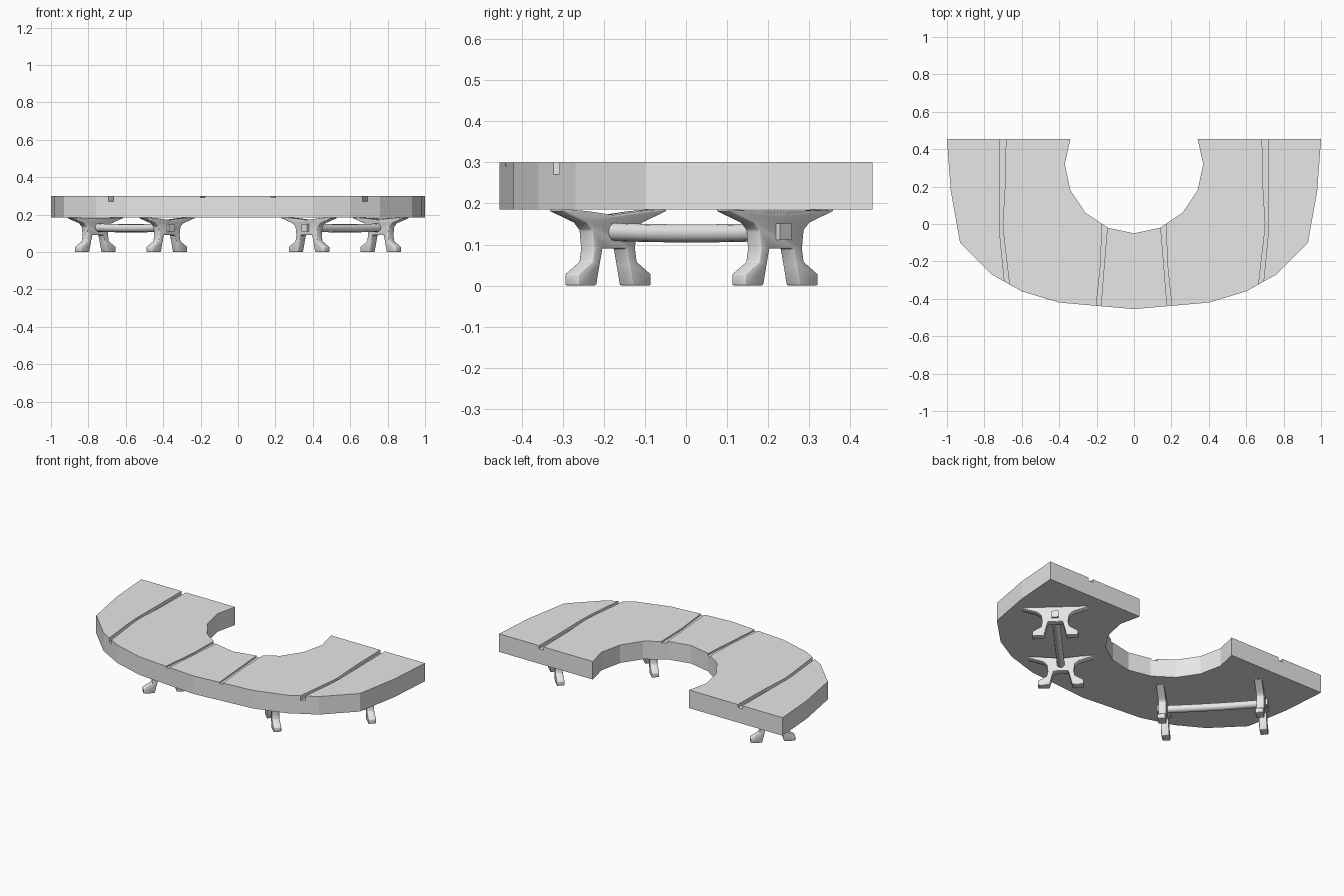
import bpy, bmesh
from mathutils import Vector, Matrix

if "Cube" in bpy.data.objects:
    bpy.data.objects.remove(bpy.data.objects["Cube"], do_unlink=True)

stone = bpy.data.materials.new("pale_grey")
stone.use_nodes = True
GREY = (0.8, 0.8, 0.8, 1.0)
stone.diffuse_color = GREY
stone.node_tree.nodes["Principled BSDF"].inputs["Base Color"].default_value = GREY


def finish(name, bm):
    """Turn a bmesh into a coloured, selected object."""
    bmesh.ops.recalc_face_normals(bm, faces=bm.faces)
    mesh = bpy.data.meshes.new(name)
    bm.to_mesh(mesh)
    bm.free()
    mesh.materials.append(stone)
    obj = bpy.data.objects.new(name, mesh)
    bpy.context.collection.objects.link(obj)
    bpy.ops.object.select_all(action='DESELECT')
    obj.select_set(True)
    bpy.context.view_layer.objects.active = obj
    return obj


def prism(points, offset):
    """Extrude a closed outline of 3D points along an offset."""
    bm = bmesh.new()
    face = bm.faces.new([bm.verts.new(p) for p in points])
    new = bmesh.ops.extrude_face_region(bm, geom=[face])["geom"]
    bmesh.ops.translate(bm, vec=offset,
                        verts=[v for v in new if isinstance(v, bmesh.types.BMVert)])
    return bm


def loft(rings):
    """Skin a list of equal-sized rings and cap both ends."""
    bm = bmesh.new()
    loops = [[bm.verts.new(p) for p in ring] for ring in rings]
    n = len(loops[0])
    for a, b in zip(loops, loops[1:]):
        for i in range(n):
            j = (i + 1) % n
            bm.faces.new((a[i], a[j], b[j], b[i]))
    bm.faces.new(loops[0])
    bm.faces.new(loops[-1])
    return bm


BOTTOM, TOP = 0.185, 0.30

# Horseshoe table top: half outline from inner middle round to outer middle
half = [(0, -.05), (.14, -.02), (.26, .06), (.34, .18), (.37, .32), (.34, .455),
        (1, .455), (.98, .18), (.93, -.10), (.76, -.27), (.6, -.36), (.4, -.42), (0, -.455)]
outline = half + [(-x, y) for x, y in half[-2:0:-1]]
table_top = finish("table_top", prism([(x, y, BOTTOM) for x, y in outline],
                                      Vector((0, 0, TOP - BOTTOM))))

# Grooves across the top: stations of y, left edge, right edge, depth
outer_groove = [(.50, .684, .717, .02), (.2, .69, .718, .02), (0, .702, .72, .022),
                (-.08, .695, .715, .025), (-.36, .662, .687, .03)]
inner_groove = [(.02, .140, .172, .012), (-.2, .158, .177, .01), (-.5, .182, .208, .008)]
for stations in (outer_groove, inner_groove):
    for side in (1, -1):
        cutter = finish("groove_cutter", loft(
            [[(side * a, y, TOP - d), (side * b, y, TOP - d),
              (side * b, y, TOP + .05), (side * a, y, TOP + .05)]
             for y, a, b, d in stations]))
        cutter.hide_render = True
        bpy.context.view_layer.objects.active = table_top
        cut = table_top.modifiers.new("groove", 'BOOLEAN')
        cut.operation, cut.solver, cut.object = 'DIFFERENCE', 'EXACT', cutter
        bpy.ops.object.modifier_apply(modifier=cut.name)
        bpy.data.objects.remove(cutter, do_unlink=True)

# Trestle profile: flared arms, narrow waist and two splayed feet
arm_to_foot = [(.09, .181), (.18, .187), (.188, .182), (.10, .153), (.08, .135),
               (.074, .09), (.08, .058), (.13, .028), (.13, 0), (.064, 0),
               (.052, .05), (.042, .09)]
profile = [(0, .172)] + arm_to_foot + [(-u, z) for u, z in arm_to_foot[::-1]]
THICK = .045

for side, label in ((1, "left"), (-1, "right")):
    near, far = Vector((side * .38, -.19, 0)), Vector((side * .763, .217, 0))
    along = (far - near).normalized()
    across = Vector((-along.y, along.x, 0))
    up = Vector((0, 0, 1))

    for spot, place in ((near, "front"), (far, "back")):
        start = spot - along * THICK / 2
        trestle = finish(f"{label}_{place}_trestle", prism(
            [start + across * u + up * z for u, z in profile], along * THICK))
        bevel = trestle.modifiers.new("soft_edges", 'BEVEL')
        bevel.width, bevel.segments, bevel.limit_method = .009, 2, 'ANGLE'
        bpy.ops.object.modifier_apply(modifier=bevel.name)
        bpy.ops.object.shade_smooth_by_angle(angle=.9)

    # Round stretcher, sagging slightly in the middle
    rings = []
    for i in range(9):
        t = i / 8
        centre = near.lerp(far, t) + up * (.131 - .016 * t * (1 - t))
        rings.append([centre + Matrix.Rotation(k * .5236, 3, along) @ (up * .022)
                      for k in range(12)])
    finish(f"{label}_stretcher", loft(rings))
    bpy.ops.object.shade_smooth_by_angle(angle=.9)

    # Square pegs where the stretcher passes through the trestles
    for spot, out, place in ((near, -along, "front"), (far, along, "back")):
        base = spot + up * .131
        finish(f"{label}_{place}_peg", prism(
            [base + across * a * .02 + up * b * .02
             for a, b in ((-1, -1), (1, -1), (1, 1), (-1, 1))], out * .036))
